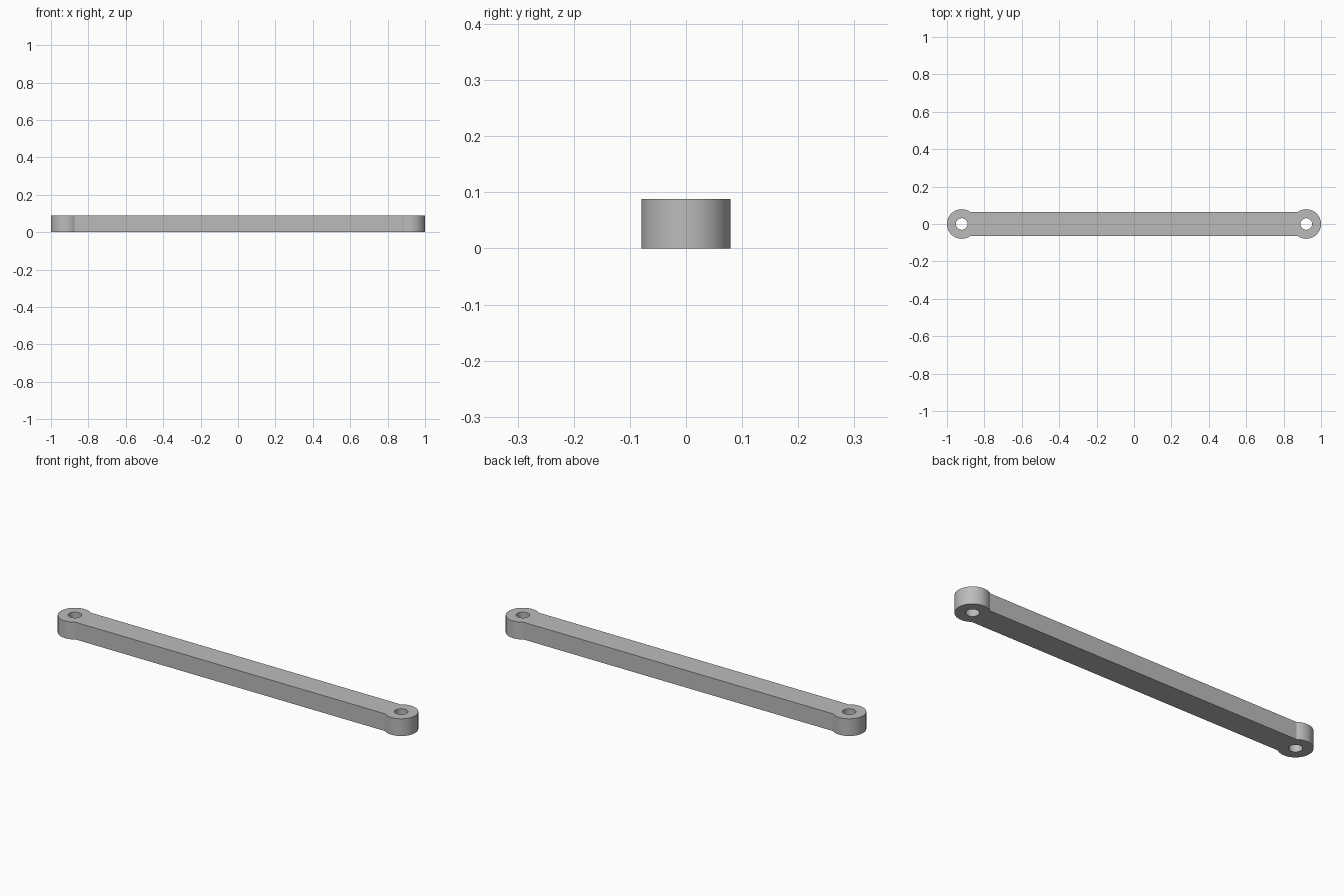
import bpy, bmesh, math

if "Cube" in bpy.data.objects:
    bpy.data.objects.remove(bpy.data.objects["Cube"])

R, HOLE, HALF_W, H = 0.079, 0.031, 0.063, 0.088   # boss, pin hole, bar half width, height
CX = 1.0 - R                                       # boss centre distance


def arc(cx, r, a0, a1, n):
    return [(cx + r * math.cos(a0 + (a1 - a0) * i / n),
             r * math.sin(a0 + (a1 - a0) * i / n)) for i in range(n + 1)]


# Half outline (y >= 0): outer bosses and bar edge, then back over both pin holes
meet = math.pi - math.asin(HALF_W / R)
outer = arc(CX, R, 0, meet, 32)
outer += [(-x, y) for x, y in reversed(outer)]
inner = arc(-CX, HOLE, math.pi, 0, 24) + arc(CX, HOLE, math.pi, 0, 24)
outline = [(x, 0.0 if abs(y) < 1e-6 else y) for x, y in outer + inner]

# Top, bottom and side walls, leaving the centre plane open
bm = bmesh.new()
low = [bm.verts.new((x, y, 0)) for x, y in outline]
top = [bm.verts.new((x, y, H)) for x, y in outline]
bm.faces.new(top)
bm.faces.new(low[::-1])
for i in range(len(outline)):
    j = (i + 1) % len(outline)
    if outline[i][1] or outline[j][1]:
        bm.faces.new((low[i], low[j], top[j], top[i]))
bmesh.ops.recalc_face_normals(bm, faces=bm.faces)
if max(bm.faces, key=lambda f: f.calc_center_median().z).normal.z < 0:
    bmesh.ops.reverse_faces(bm, faces=bm.faces)
mesh = bpy.data.meshes.new("link_bar")
bm.to_mesh(mesh)
bm.free()

link = bpy.data.objects.new("link_bar", mesh)
bpy.context.collection.objects.link(link)
grey = bpy.data.materials.new("plain grey")
grey.diffuse_color = (0.5, 0.5, 0.5, 1)
grey.use_nodes = True
grey.node_tree.nodes["Principled BSDF"].inputs["Base Color"].default_value = grey.diffuse_color
mesh.materials.append(grey)

# Mirror to the other half
mirror = link.modifiers.new("mirror", 'MIRROR')
mirror.use_axis = (False, True, False)
mirror.use_clip = True
bpy.context.view_layer.objects.active = link
link.select_set(True)
bpy.ops.object.modifier_apply(modifier=mirror.name)
bpy.ops.object.shade_smooth_by_angle(angle=math.radians(30))
